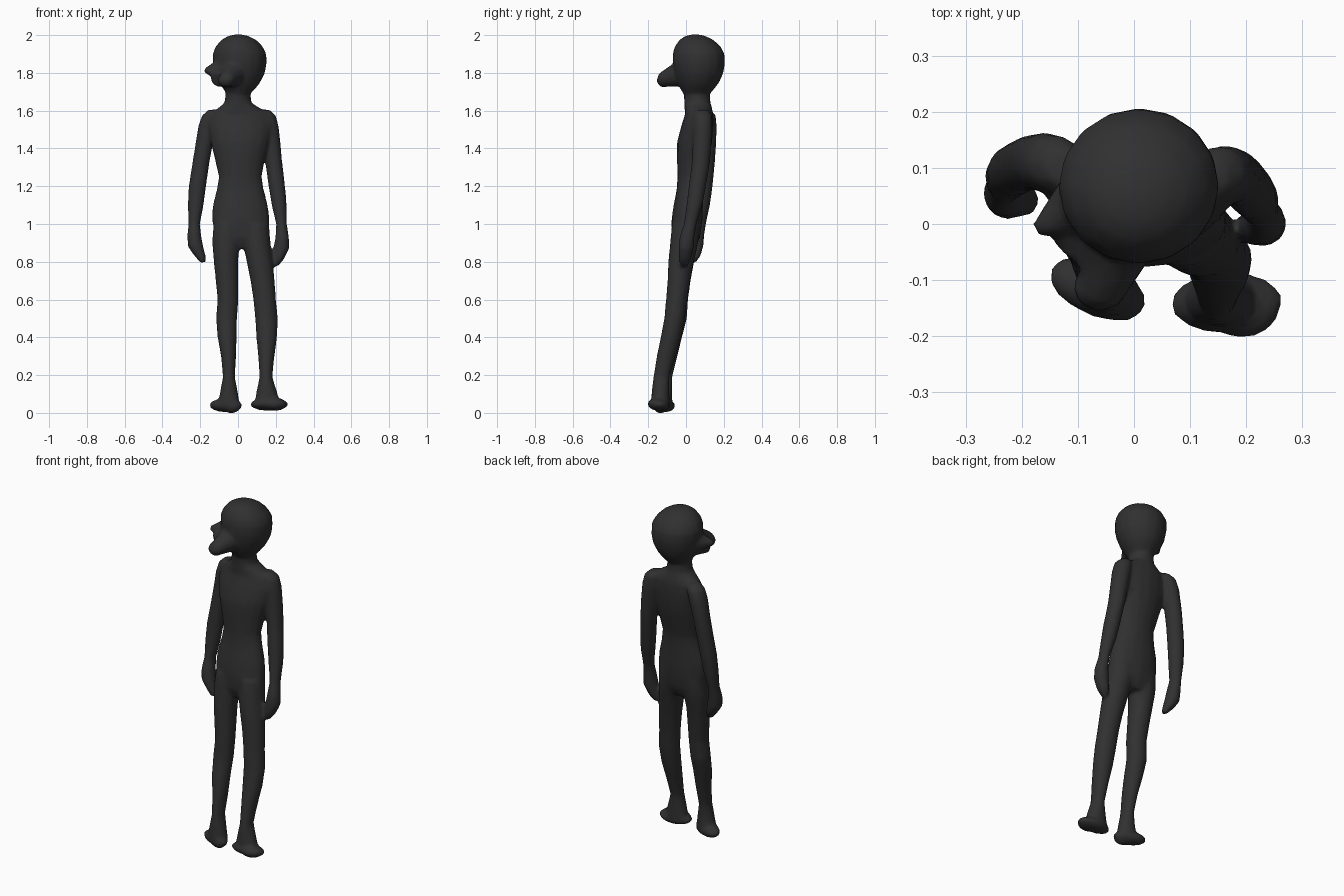
import bpy, bmesh, math
from mathutils import Matrix, Vector

dark = bpy.data.materials.new("charcoal")
dark.diffuse_color = (0.03, 0.03, 0.03, 1)
bm = bmesh.new()


def loft(rings, n=16):
    """Closed tube through horizontal elliptical rings (x, y, z, rx, ry)."""
    loops = []
    for x, y, z, rx, ry in rings:
        loops.append([bm.verts.new((x + rx * math.cos(2 * math.pi * i / n),
                                    y + ry * math.sin(2 * math.pi * i / n), z))
                      for i in range(n)])
    for a, b in zip(loops, loops[1:]):
        for i in range(n):
            j = (i + 1) % n
            bm.faces.new((a[i], a[j], b[j], b[i]))
    bm.faces.new(loops[0][::-1])
    bm.faces.new(loops[-1])


def blob(centre, size, yaw=0, pitch=0):
    """Rotated ellipsoid."""
    m = (Matrix.Translation(centre) @ Matrix.Rotation(math.radians(yaw), 4, 'Z')
         @ Matrix.Rotation(math.radians(pitch), 4, 'X') @ Matrix.Diagonal((*size, 1)))
    bmesh.ops.create_uvsphere(bm, u_segments=16, v_segments=10, radius=1, matrix=m)


def spike(start, end, r1, r2):
    """Tapered cone between two points."""
    a, b = Vector(start), Vector(end)
    m = Matrix.Translation((a + b) / 2) @ (b - a).to_track_quat('Z', 'Y').to_matrix().to_4x4()
    bmesh.ops.create_cone(bm, cap_ends=True, segments=12, radius1=r1, radius2=r2,
                          depth=(b - a).length, matrix=m)


# torso and neck
loft([(0.02, 0.00, 0.87, 0.07, 0.05), (0.018, 0.00, 0.93, 0.135, 0.075),
      (0.015, 0.005, 1.02, 0.153, 0.082), (0.012, 0.012, 1.10, 0.146, 0.078),
      (0.012, 0.02, 1.18, 0.125, 0.07), (0.012, 0.025, 1.25, 0.114, 0.07),
      (0.01, 0.035, 1.34, 0.132, 0.083), (0.01, 0.045, 1.43, 0.155, 0.093),
      (0.01, 0.06, 1.52, 0.17, 0.085), (0.01, 0.07, 1.58, 0.155, 0.075),
      (0.005, 0.065, 1.615, 0.11, 0.073), (0.0, 0.06, 1.64, 0.072, 0.07),
      (0.0, 0.058, 1.69, 0.066, 0.068), (0.0, 0.06, 1.74, 0.08, 0.08)])

# skull
loft([(0.005, 0.055, 1.69, 0.06, 0.07), (0.007, 0.06, 1.715, 0.085, 0.09),
      (0.008, 0.065, 1.75, 0.11, 0.112), (0.01, 0.068, 1.80, 0.133, 0.13),
      (0.01, 0.068, 1.85, 0.142, 0.139), (0.008, 0.067, 1.90, 0.143, 0.138),
      (0.006, 0.062, 1.94, 0.125, 0.122), (0.004, 0.055, 1.975, 0.092, 0.09),
      (0.002, 0.05, 1.995, 0.055, 0.055), (0.002, 0.05, 2.003, 0.02, 0.02)])

# muzzle and side cheek point
spike((-0.01, 0.04, 1.815), (-0.062, -0.135, 1.762), 0.095, 0.036)
blob((-0.065, -0.115, 1.76), (0.045, 0.04, 0.037), -20)
spike((-0.07, 0.05, 1.815), (-0.175, -0.012, 1.812), 0.075, 0.013)
spike((-0.06, 0.02, 1.79), (-0.115, -0.05, 1.765), 0.07, 0.04)

# arms
loft([(-0.185, 0.035, 0.795, 0.014, 0.018), (-0.2, 0.045, 0.83, 0.03, 0.032),
      (-0.225, 0.05, 0.88, 0.041, 0.042), (-0.232, 0.055, 0.94, 0.037, 0.042),
      (-0.232, 0.07, 1.0, 0.03, 0.036), (-0.224, 0.085, 1.10, 0.042, 0.042),
      (-0.215, 0.095, 1.20, 0.046, 0.046), (-0.197, 0.105, 1.32, 0.045, 0.048),
      (-0.18, 0.11, 1.42, 0.046, 0.05), (-0.158, 0.11, 1.52, 0.052, 0.053),
      (-0.14, 0.108, 1.575, 0.05, 0.05), (-0.125, 0.1, 1.605, 0.032, 0.032)])
loft([(0.195, -0.01, 0.775, 0.014, 0.018), (0.212, -0.006, 0.81, 0.03, 0.032),
      (0.23, 0.0, 0.87, 0.042, 0.04), (0.234, 0.005, 0.93, 0.036, 0.04),
      (0.23, 0.022, 1.0, 0.028, 0.034), (0.218, 0.045, 1.10, 0.04, 0.042),
      (0.206, 0.06, 1.20, 0.044, 0.046), (0.19, 0.078, 1.32, 0.045, 0.048),
      (0.178, 0.085, 1.42, 0.048, 0.05), (0.163, 0.088, 1.52, 0.052, 0.052),
      (0.15, 0.088, 1.575, 0.05, 0.05), (0.135, 0.085, 1.605, 0.032, 0.032)])

# legs
loft([(-0.05, -0.12, 0.04, 0.06, 0.05), (-0.048, -0.12, 0.11, 0.047, 0.046),
      (-0.048, -0.115, 0.19, 0.032, 0.043), (-0.05, -0.095, 0.30, 0.04, 0.05),
      (-0.058, -0.075, 0.40, 0.05, 0.054), (-0.061, -0.05, 0.50, 0.056, 0.055),
      (-0.053, -0.045, 0.60, 0.055, 0.056), (-0.058, -0.035, 0.70, 0.06, 0.06),
      (-0.064, -0.025, 0.80, 0.064, 0.068), (-0.063, -0.01, 0.90, 0.074, 0.074),
      (-0.05, 0.0, 1.0, 0.08, 0.075)])
loft([(0.155, -0.135, 0.04, 0.07, 0.05), (0.152, -0.135, 0.11, 0.055, 0.047),
      (0.148, -0.13, 0.19, 0.034, 0.043), (0.15, -0.105, 0.30, 0.043, 0.05),
      (0.152, -0.08, 0.40, 0.055, 0.054), (0.151, -0.06, 0.50, 0.06, 0.055),
      (0.141, -0.05, 0.60, 0.06, 0.056), (0.13, -0.038, 0.70, 0.064, 0.06),
      (0.115, -0.026, 0.80, 0.069, 0.068), (0.098, -0.01, 0.90, 0.074, 0.074),
      (0.085, 0.0, 1.0, 0.08, 0.075)])

# feet
blob((-0.065, -0.115, 0.04), (0.093, 0.05, 0.036), -22, -8)
blob((-0.035, -0.135, 0.035), (0.052, 0.036, 0.037), -22)
blob((0.165, -0.14, 0.045), (0.102, 0.056, 0.033), 2, -10)
blob((0.2, -0.155, 0.045), (0.062, 0.048, 0.033), 15, -8)

bmesh.ops.recalc_face_normals(bm, faces=bm.faces)
mesh = bpy.data.meshes.new("body")
bm.to_mesh(mesh)
bm.free()
body = bpy.data.objects.new("body", mesh)
bpy.context.collection.objects.link(body)
mesh.materials.append(dark)

# fuse the parts into one skin, soften the joints, then reduce to broad facets
fuse = body.modifiers.new("fuse", 'REMESH')
fuse.mode = 'VOXEL'
fuse.voxel_size = 0.009
fuse.use_smooth_shade = True
soften = body.modifiers.new("soften", 'SMOOTH')
soften.factor = 0.5
soften.iterations = 6
reduce = body.modifiers.new("reduce", 'DECIMATE')
reduce.ratio = 0.12
